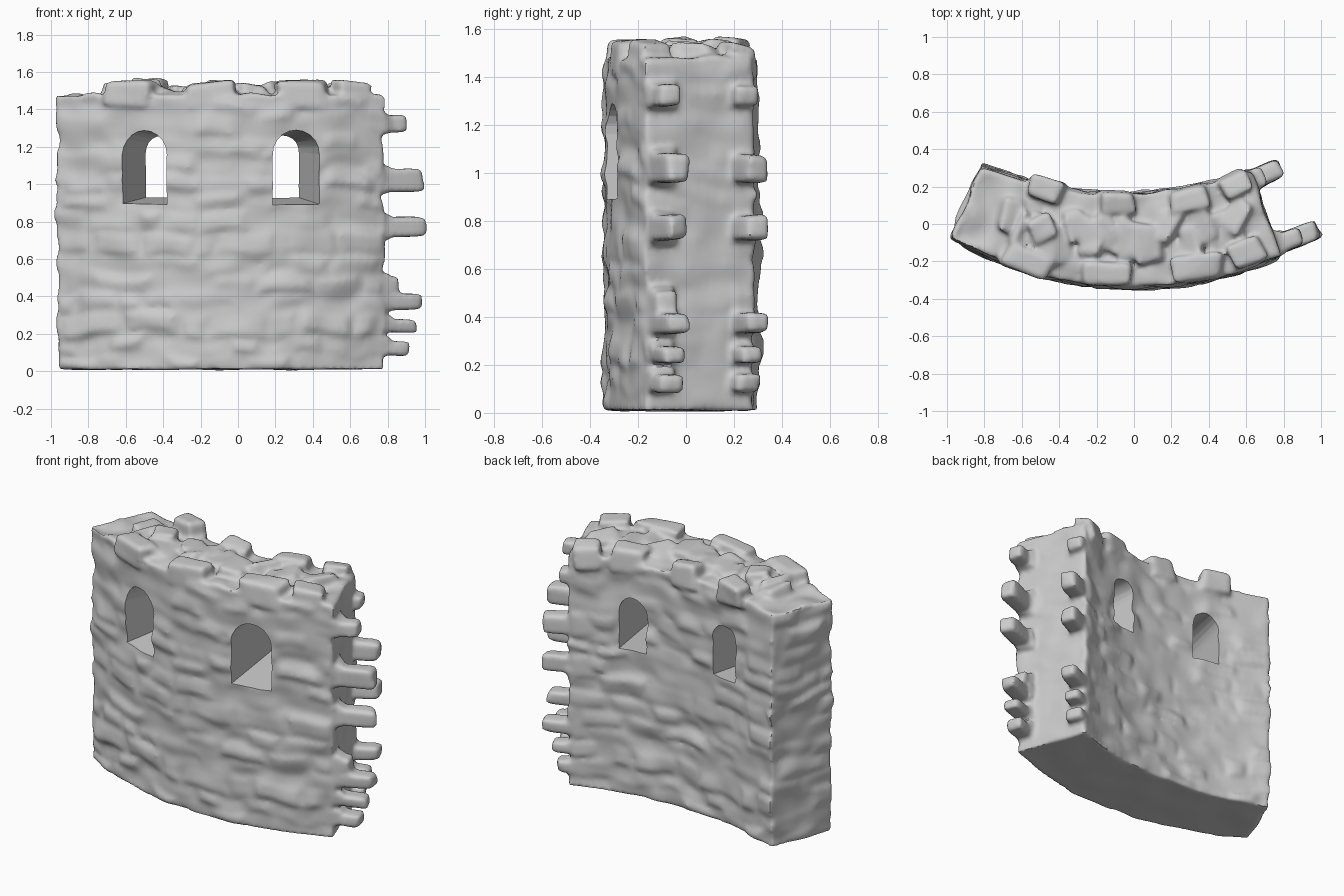
import bpy, bmesh, math, random
from mathutils import Vector, Matrix, noise

if "Cube" in bpy.data.objects:
    bpy.data.objects.remove(bpy.data.objects["Cube"])

rng = random.Random(4)
H = 1.478


def plan(u, v):
    """Curved wall footprint: u runs left to right, v runs front to back."""
    xf = -0.965 + 1.74 * u
    xb = -0.81 + 1.43 * u
    f = Vector((xf, -0.337 + 0.285 * xf * xf, 0))
    b = Vector((xb, 0.156 + 0.265 * (xb + 0.06) ** 2, 0))
    return f.lerp(b, v)


def wall_point(u, v, w):
    p = plan(u, v)
    p.z = 0.01 + (H - 0.01) * w
    return p


def finish(bm, name):
    bmesh.ops.recalc_face_normals(bm, faces=bm.faces[:])
    me = bpy.data.meshes.new(name)
    bm.to_mesh(me)
    bm.free()
    ob = bpy.data.objects.new(name, me)
    bpy.context.collection.objects.link(ob)
    return ob


# Irregular stone courses: each has a base height and its own brick joints
courses, z = [], 0.0
while z < 1.7:
    h = rng.uniform(0.075, 0.14)
    joints, s = [], -2.5
    while s < 2.5:
        wd = rng.uniform(0.13, 0.34)
        joints.append((s, wd, rng.uniform(-0.012, 0.015), rng.uniform(-0.012, 0.012)))
        s += wd
    courses.append((z, h, joints))
    z += h


def relief(s, z):
    """Height of the rough masonry at distance s along the face."""
    z += 0.06 * noise.noise(Vector((s * 3, z * 2, 5)))
    s += 0.05 * noise.noise(Vector((s * 5, z * 6, 1)))
    for z0, h, joints in courses:
        if z0 <= z < z0 + h:
            for s0, wd, off, tilt in joints:
                if s0 <= s < s0 + wd:
                    a, b = (s - s0) / wd, (z - z0) / h
                    edge = min(1, min(a, 1 - a) * wd / 0.04, min(b, 1 - b) * h / 0.03)
                    return (off + tilt * (2 * b - 1)) * edge - 0.004 * (1 - edge)
    return 0


# Wall body: six gridded patches welded together
bm = bmesh.new()


def patch(f, n, m):
    g = [[bm.verts.new(f(i / n, j / m)) for j in range(m + 1)] for i in range(n + 1)]
    for i in range(n):
        for j in range(m):
            bm.faces.new((g[i][j], g[i + 1][j], g[i + 1][j + 1], g[i][j + 1]))


NU, NV, NW = 84, 22, 72
for k in (0, 1):
    patch(lambda a, b: wall_point(a, k, b), NU, NW)
    patch(lambda a, b: wall_point(k, a, b), NV, NW)
    patch(lambda a, b: wall_point(a, b, k), NU, NV)
bmesh.ops.remove_doubles(bm, verts=bm.verts[:], dist=0.0005)
bmesh.ops.recalc_face_normals(bm, faces=bm.faces[:])
bm.normal_update()
for v in bm.verts:
    n, p = v.normal.copy(), v.co.copy()
    if n.z < -0.9:
        v.co.z += 0.008 * noise.noise(p * 5)
        continue
    if n.z > 0.9:
        v.co.z += 0.03 * noise.noise(Vector((p.x * 7, p.y * 7, 2)))
        continue
    side = abs(n.y) < 0.6
    d = relief(p.y + 1.3 if side else p.x + (0.37 if n.y > 0 else 0), p.z)
    if side and n.x > 0:
        d *= 0.5
    d += 0.014 * noise.noise(p * 7)
    v.co += Vector((n.x, n.y, 0)) * (d + 0.006)
    v.co.z += 0.012 * noise.noise(p * 6 + Vector((9, 0, 0)))


def add_stone(loc, size, yaw=0.0, tilt=0.0, jit=0.14):
    """One rough block with worn edges, added to the wall mesh."""
    t = bmesh.new()
    bmesh.ops.create_cube(t, size=1)
    for v in t.verts:
        v.co += Vector([rng.uniform(-jit, jit) for _ in range(3)])
    bmesh.ops.bevel(t, geom=t.edges[:], offset=0.17, segments=2, profile=0.6, affect='EDGES')
    t.transform(Matrix.Translation(loc) @ Matrix.Rotation(yaw, 4, 'Z')
                @ Matrix.Rotation(tilt, 4, 'Y') @ Matrix.Diagonal((*size, 1)))
    bmesh.ops.recalc_face_normals(t, faces=t.faces[:])
    me = bpy.data.meshes.new("stone")
    t.to_mesh(me)
    t.free()
    bm.from_mesh(me)
    bpy.data.meshes.remove(me)


# Loose stones left along the broken top: x, y, length, top height, yaw
for x, y, l, top, yaw in (
        (-0.58, -0.20, 0.25, 1.55, -0.35), (-0.13, -0.265, 0.25, 1.55, 0),
        (0.34, -0.235, 0.26, 1.55, 0.15), (0.60, -0.15, 0.17, 1.545, 0.4),
        (-0.47, 0.18, 0.20, 1.555, -0.3), (-0.09, 0.11, 0.19, 1.545, 0),
        (0.29, 0.13, 0.20, 1.56, 0.2), (0.54, 0.21, 0.15, 1.54, 0.5),
        (-0.49, -0.03, 0.14, 1.56, 0.5)):
    add_stone((x, y, top - 0.07), (l, 0.13, 0.14), yaw, rng.uniform(-0.12, 0.12), 0.13)
for i in range(20):
    p = plan(0.14 + 0.78 * i / 19, rng.uniform(0.3, 0.7))
    add_stone((p.x, p.y, 1.452 + rng.uniform(-0.005, 0.02)), (0.12, 0.19, 0.12),
              rng.uniform(-0.6, 0.6), rng.uniform(-0.6, 0.6), 0.18)

# Toothing stones sticking out of the broken right end: z, reach, height
for z, reach, h in ((1.32, 0.89, 0.09), (1.02, 0.985, 0.12), (0.77, 0.985, 0.105),
                    (0.455, 0.85, 0.10), (0.37, 0.985, 0.085), (0.245, 0.94, 0.07), (0.125, 0.91, 0.075)):
    for x0, y0, end, dy in ((0.66, -0.15, reach, 0.38), (0.50, 0.175, reach - 0.20, 0.45)):
        l = end - x0
        yaw = math.atan(dy)
        add_stone((x0 + l / 2, y0 + l / 2 * dy, z), (l / math.cos(yaw), 0.105, h),
                  yaw, rng.uniform(-0.06, 0.04), 0.07)
        # worn root where the stone leaves the wall
        add_stone((x0 + 0.06, y0 + 0.03, z + 0.01), (0.17, 0.12, h * 1.35), yaw, 0.1, 0.1)
wall = finish(bm, "ruined_wall")

# Fuse the stones into the body and wear the surface down
fuse = wall.modifiers.new("fuse", 'REMESH')
fuse.mode = 'VOXEL'
fuse.voxel_size = 0.014
wear = wall.modifiers.new("wear", 'SMOOTH')
wear.factor = 0.5
wear.iterations = 5


# Arched windows: tapering tunnels aimed at the centre of the curve
def window_cutter(name, front, back):
    bm = bmesh.new()
    rings = []
    for x, y, w, z0, z1 in (front, back):
        r, rise = w / 2, w * 0.5
        pts = [(-r, z0), (r, z0)]
        pts += [(r * math.cos(t), z1 - rise + rise * math.sin(t))
                for t in [math.pi * i / 10 for i in range(11)]]
        rings.append([bm.verts.new((x + a, y, b)) for a, b in pts])
    n = len(rings[0])
    for i in range(n):
        j = (i + 1) % n
        bm.faces.new((rings[0][i], rings[0][j], rings[1][j], rings[1][i]))
    bm.faces.new(rings[0])
    bm.faces.new(rings[1])
    ob = finish(bm, name)
    ob.hide_render = True
    ob.hide_set(True)
    return ob


for name, front, back in (
        ("left_window_cutter", (-0.53, -0.40, 0.27, 0.885, 1.295), (-0.37, 0.36, 0.16, 0.94, 1.25)),
        ("right_window_cutter", (0.325, -0.40, 0.27, 0.885, 1.295), (0.215, 0.36, 0.15, 0.94, 1.25))):
    mod = wall.modifiers.new(name, 'BOOLEAN')
    mod.operation = 'DIFFERENCE'
    mod.solver = 'EXACT'
    mod.object = window_cutter(name, front, back)

bpy.ops.object.select_all(action='DESELECT')
wall.select_set(True)
bpy.context.view_layer.objects.active = wall
for mod in [m.name for m in wall.modifiers]:
    bpy.ops.object.modifier_apply(modifier=mod)
bpy.ops.object.shade_smooth_by_angle(angle=math.radians(45))
